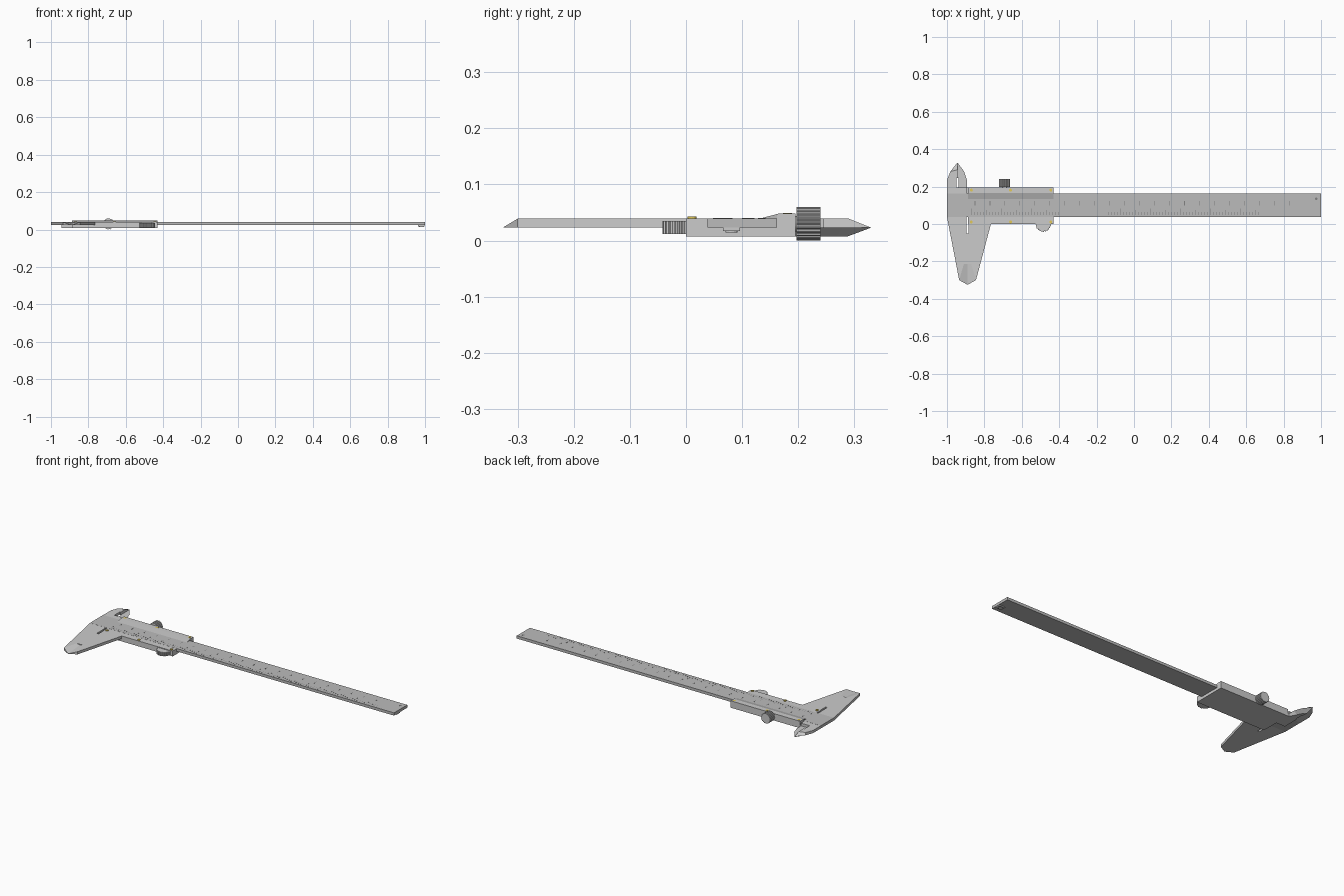
import bpy, bmesh
from math import sin, cos, pi

if "Cube" in bpy.data.objects:
    bpy.data.objects.remove(bpy.data.objects["Cube"])


def material(name, rgb):
    m = bpy.data.materials.new(name)
    m.diffuse_color = (*rgb, 1)
    m.use_nodes = True
    m.node_tree.nodes["Principled BSDF"].inputs["Base Color"].default_value = m.diffuse_color
    return m


DARK = material("satin_grey", (0.5, 0.5, 0.5))
INK = material("mark_grey", (0.22, 0.22, 0.22))
BRASS = material("brass", (0.75, 0.58, 0.1))


def add_loft(bm, low, high):
    """Closed solid between two equal-length rings of 3D points."""
    a = [bm.verts.new(p) for p in low]
    b = [bm.verts.new(p) for p in high]
    n = len(a)
    bm.faces.new(a)
    bm.faces.new(b)
    for i in range(n):
        j = (i + 1) % n
        bm.faces.new((a[i], a[j], b[j], b[i]))


def finish(name, bm, mat=None):
    bmesh.ops.recalc_face_normals(bm, faces=bm.faces)
    bmesh.ops.triangulate(bm, faces=[f for f in bm.faces if len(f.verts) > 4])
    me = bpy.data.meshes.new(name)
    bm.to_mesh(me)
    bm.free()
    ob = bpy.data.objects.new(name, me)
    bpy.context.collection.objects.link(ob)
    if mat:
        me.materials.append(mat)
    return ob


def add_prism(bm, pts, z0, z1):
    """Vertical prism; z1 may be one height or a height per corner."""
    tops = z1 if isinstance(z1, (list, tuple)) else [z1] * len(pts)
    add_loft(bm, [(x, y, z0) for x, y in pts],
             [(x, y, t) for (x, y), t in zip(pts, tops)])


def rect(x0, x1, y0, y1):
    return [(x0, y0), (x1, y0), (x1, y1), (x0, y1)]


def ring(cx, cy, r, n, teeth=0.0):
    return [(cx + (r - teeth * (i // 2 % 2)) * cos(2 * pi * i / n),
             cy + (r - teeth * (i // 2 % 2)) * sin(2 * pi * i / n)) for i in range(n)]


MID, TOP, LOW = 0.023, 0.039, 0.007   # underside of beam, its face, slider underside

# main beam
bm = bmesh.new()
add_prism(bm, rect(-1, 1, 0.038, 0.162), MID, TOP + 0.0005)
finish("beam", bm, DARK)

# graduations on the beam: fine lower row, coarse upper row
bm = bmesh.new()
for i in range(110):
    x = -0.87 + i * 0.016
    h = 0.035 if i % 10 == 0 else 0.027 if i % 5 == 0 else 0.016
    add_prism(bm, rect(x - 0.001, x + 0.001, 0.048, 0.048 + h), TOP, TOP + 0.001)
for i in range(22):
    x = -0.85 + i * 0.08
    add_prism(bm, rect(x - 0.0015, x + 0.0015, 0.1, 0.122), TOP, TOP + 0.001)
finish("graduations", bm, INK)

# end stop under the beam, with its screw
bm = bmesh.new()
add_prism(bm, rect(0.962, 0.998, 0.066, 0.096), 0.017, MID)
add_prism(bm, ring(0.98, 0.081, 0.011, 16), 0.014, 0.017)
finish("end_stop", bm)
bm = bmesh.new()
add_prism(bm, ring(0.975, 0.135, 0.007, 16), TOP, TOP + 0.0015)
finish("end_pin", bm, INK)


def add_jaw_tip(bm, outer_x, corner_x, step_x):
    """Thinned end of a lower jaw, sloping down to the measuring edge."""
    a, s, o = (outer_x, -0.215), (step_x, -0.215), (corner_x, -0.3)
    add_prism(bm, [a, s, o], MID, TOP)
    add_prism(bm, [s, (-0.89, -0.215), (-0.89, -0.325), o], MID,
              [TOP, 0.034, MID + 0.001, TOP])


# fixed lower jaw (left half), with relief slot at the root
bm = bmesh.new()
add_prism(bm, [(-1, 0.038), (-0.951, -0.215), (-0.89, -0.215), (-0.89, -0.05),
               (-0.895, -0.05), (-0.895, 0.038)], MID, TOP)
add_jaw_tip(bm, -0.951, -0.935, -0.91)
finish("fixed_lower_jaw", bm)

# sliding lower jaw (right half)
bm = bmesh.new()
add_prism(bm, [(-0.884, 0.03), (-0.884, -0.05), (-0.89, -0.05), (-0.89, -0.215),
               (-0.822, -0.215), (-0.765, 0), (-0.765, 0.03)], MID, TOP)
add_jaw_tip(bm, -0.822, -0.845, -0.87)
finish("sliding_lower_jaw", bm)

# fixed upper jaw: knife blade on the upper level
bm = bmesh.new()
add_prism(bm, rect(-1, -0.893, 0.162, 0.195), MID, TOP)
base = [(-1, 0.195), (-0.95, 0.195), (-0.95, 0.245), (-0.943, 0.245),
        (-0.943, 0.33), (-0.982, 0.28), (-1, 0.235)]
tip = [(-1, 0.195), (-0.95, 0.195), (-0.95, 0.245), (-0.943, 0.245),
       (-0.945, 0.29), (-0.982, 0.28), (-1, 0.235)]
add_loft(bm, [(*p, MID) for p in base], [(*p, TOP) for p in tip])
finish("fixed_upper_jaw", bm)

# sliding upper jaw: knife blade on the lower level, bevelled outward
bm = bmesh.new()
base = [(-0.893, 0.195), (-0.939, 0.195), (-0.939, 0.245), (-0.945, 0.245),
        (-0.945, 0.33), (-0.908, 0.28), (-0.893, 0.235)]
tip = [(-0.893, 0.195), (-0.939, 0.195), (-0.939, 0.245), (-0.945, 0.245),
       (-0.944, 0.287), (-0.93, 0.268), (-0.915, 0.235)]
add_loft(bm, [(*p, MID) for p in base], [(*p, LOW) for p in tip])
add_prism(bm, rect(-0.945, -0.885, 0.1, 0.195), LOW, MID)
finish("sliding_upper_jaw", bm)

# slider: channel section swept along x, raised rail on the far side
X0, X1 = -0.887, -0.43
section = [(0, LOW), (0.195, LOW), (0.195, 0.048), (0.165, 0.048), (0.162, 0.047),
           (0.162, MID), (0.038, MID), (0.038, TOP), (0, TOP)]
bm = bmesh.new()
add_loft(bm, [(X0, y, z) for y, z in section], [(X1, y, z) for y, z in section])
finish("slider", bm)

# sloped reading plate from the rail down to the beam
section = [(0.133, 0.0396), (0.162, 0.0396), (0.165, 0.048)]
bm = bmesh.new()
add_loft(bm, [(X0, y, z) for y, z in section], [(X1, y, z) for y, z in section])
finish("reading_plate", bm, DARK)

# six brass screws
bm = bmesh.new()
for x in (-0.87, -0.66, -0.445):
    add_prism(bm, ring(x, 0.011, 0.008, 16), TOP - 0.004, 0.043)
    add_prism(bm, ring(x, 0.181, 0.008, 16), 0.044, 0.0487)
finish("slider_screws", bm, BRASS)

# ribbed thumb rest under the slider edge
bm = bmesh.new()
outline = [p for p in ring(-0.485, 0.0, 0.042, 96, 0.003) if p[1] < 0.004]
add_prism(bm, outline, 0.012, 0.035)
finish("thumb_rest", bm)

# knurled locking screw on the far edge
bm = bmesh.new()
head = ring(-0.692, 0.03, 0.03, 96, 0.002)
add_loft(bm, [(x, 0.197, z) for x, z in head], [(x, 0.24, z) for x, z in head])
stem = ring(-0.692, 0.03, 0.014, 24)
add_loft(bm, [(x, 0.17, z) for x, z in stem], [(x, 0.2, z) for x, z in stem])
finish("lock_screw", bm)
